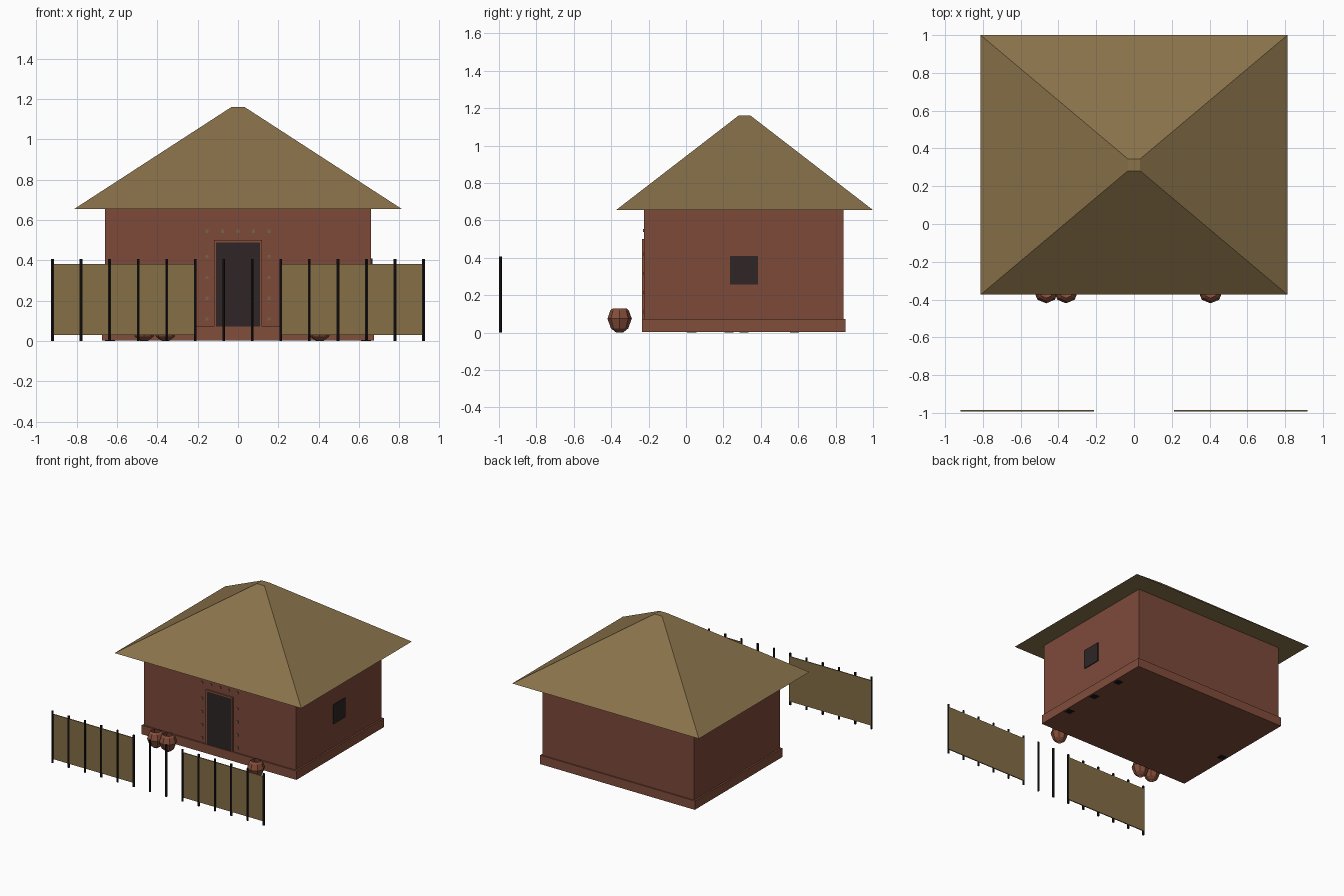
import bpy, bmesh
from mathutils import Vector

if "Cube" in bpy.data.objects:
    bpy.data.objects.remove(bpy.data.objects["Cube"], do_unlink=True)


def srgb(r, g, b):
    return tuple((c / 255 / 12.92 if c < 11 else ((c / 255 + 0.055) / 1.055) ** 2.4)
                 for c in (r, g, b)) + (1.0,)


def material(name, *rgb):
    m = bpy.data.materials.new(name)
    m.use_nodes = True
    m.diffuse_color = srgb(*rgb)
    bsdf = m.node_tree.nodes["Principled BSDF"]
    bsdf.inputs["Base Color"].default_value = m.diffuse_color
    bsdf.inputs["Roughness"].default_value = 0.9
    return m


thatch = material("thatch", 137, 114, 74)
mud = material("mud wall", 125, 74, 58)
plinth_clay = material("plinth clay", 129, 77, 59)
clay = material("fired clay", 133, 78, 58)
dark_wood = material("dark wood", 46, 37, 38)
black_wood = material("black wood", 24, 20, 20)
reed = material("woven reed", 133, 110, 70)
stud_paint = material("stud paint", 122, 98, 70)


def finish(name, bm, mat):
    bmesh.ops.recalc_face_normals(bm, faces=bm.faces)
    mesh = bpy.data.meshes.new(name)
    bm.to_mesh(mesh)
    bm.free()
    mesh.materials.append(mat)
    ob = bpy.data.objects.new(name, mesh)
    bpy.context.collection.objects.link(ob)
    return ob


def box(name, mat, x, y, z):
    """Box from (low, high) pairs on each axis."""
    bm = bmesh.new()
    bmesh.ops.create_cube(bm, size=1)
    for v in bm.verts:
        v.co = [r[0] if c < 0 else r[1] for c, r in zip(v.co, (x, y, z))]
    return finish(name, bm, mat)


def stack(name, mat, profile, sides, at):
    """Closed lathe solid through (radius, height) points."""
    bm = bmesh.new()
    for (r0, z0), (r1, z1) in zip(profile, profile[1:]):
        res = bmesh.ops.create_cone(bm, segments=sides, radius1=r0, radius2=r1, depth=z1 - z0)
        bmesh.ops.translate(bm, verts=res["verts"], vec=Vector(at) + Vector((0, 0, (z0 + z1) / 2)))
    bmesh.ops.remove_doubles(bm, verts=bm.verts, dist=0.0005)
    inner = [f for f in bm.faces if any(len(e.link_faces) > 2 for e in f.edges) and len(f.verts) == sides]
    bmesh.ops.delete(bm, geom=inner, context="FACES_ONLY")
    return finish(name, bm, mat)


# House body
box("walls", mud, (-0.66, 0.66), (-0.225, 0.842), (0.01, 0.66))
box("plinth", plinth_clay, (-0.673, 0.673), (-0.236, 0.852), (0.002, 0.072))

# Hipped roof with a tiny flat cap
bm = bmesh.new()
bmesh.ops.create_cube(bm, size=1)
for v in bm.verts:
    top = v.co.z > 0
    hx = 0.033 if top else 0.812
    hy = 0.032 if top else 0.687
    v.co = (hx if v.co.x > 0 else -hx, 0.313 + (hy if v.co.y > 0 else -hy), 1.16 if top else 0.655)
finish("roof", bm, thatch)

# Door with its surround
box("door", dark_wood, (-0.108, 0.108), (-0.23, -0.2), (0.072, 0.488))
for side in (-1, 1):
    box("door_jamb", clay, sorted((side * 0.108, side * 0.118)), (-0.234, -0.2), (0.072, 0.5))
box("door_lintel", clay, (-0.108, 0.108), (-0.234, -0.2), (0.488, 0.5))

# Painted studs around the door
studs = [(-0.154 + 0.077 * i, 0.545) for i in range(5)]
studs += [(s * 0.154, 0.11 + 0.103 * i) for s in (-1, 1) for i in range(4)]
for x, z in studs:
    box("wall_stud", stud_paint, (x - 0.008, x + 0.008), (-0.231, -0.22), (z - 0.008, z + 0.008))

# Side window
box("window", dark_wood, (0.65, 0.667), (0.235, 0.385), (0.258, 0.41))

# Post feet showing under the plinth
for x, y in ((0.635, 0.03), (0.635, 0.31), (0.635, 0.58), (-0.635, 0.23)):
    box("post_foot", black_wood, (x - 0.025, x + 0.025), (y - 0.025, y + 0.025), (0, 0.006))

# Fence posts, with the middle bay left open
for i in range(14):
    stack("fence_post", black_wood, [(0.008, 0), (0.008, 0.408)], 6, (-0.919 + 0.1414 * i, -0.992, 0))

# Reed panels either side of the gateway
for side in (-1, 1):
    box("fence_panel", reed, sorted((side * 0.212, side * 0.919)), (-0.992, -0.984), (0.03, 0.383))

# Clay pots
pot = [(0.018, 0), (0.046, 0.022), (0.065, 0.074), (0.05, 0.118), (0.036, 0.13)]
for x in (-0.465, -0.36, 0.405):
    stack("pot", clay, pot, 8, (x, -0.355, 0))
